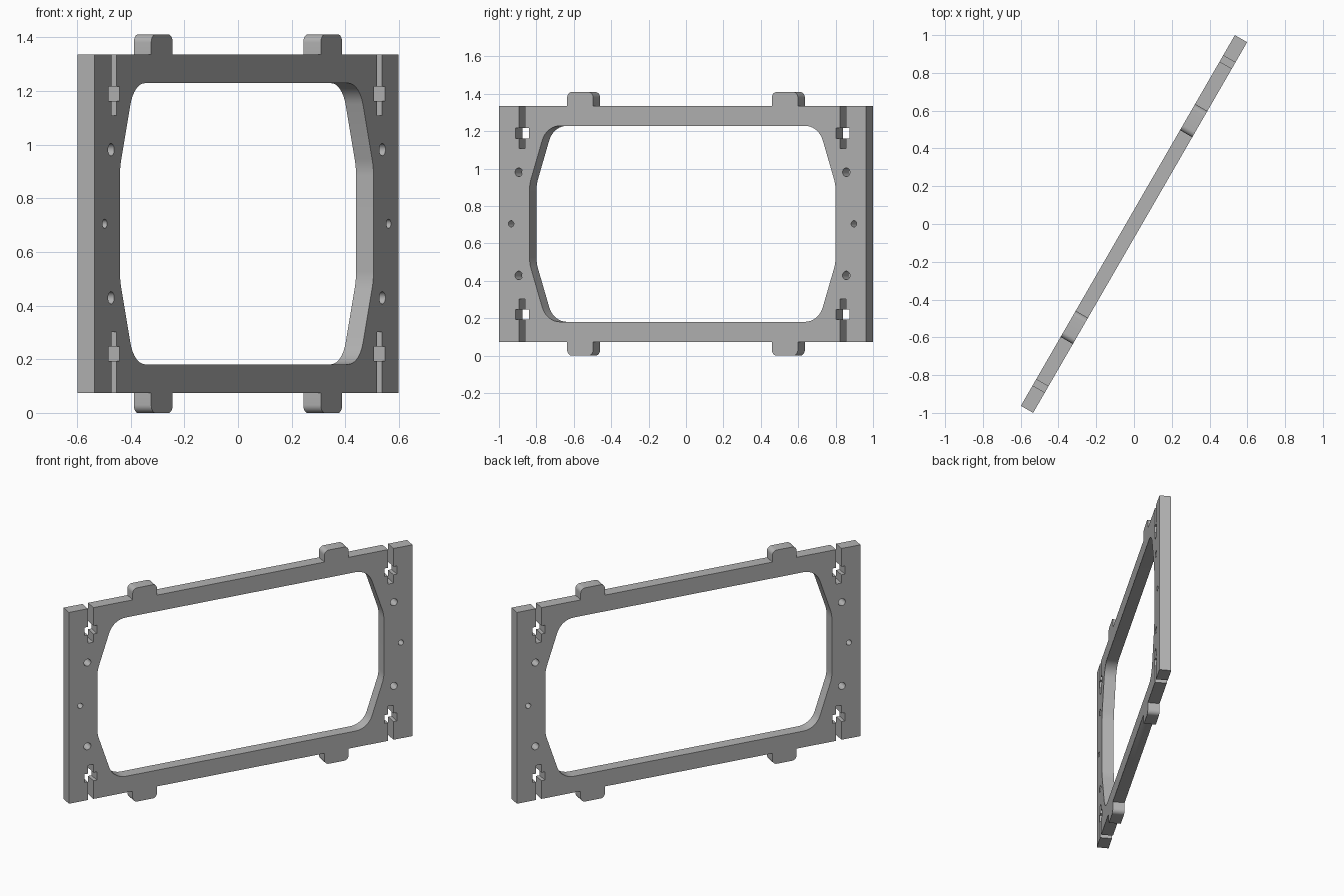
import bpy, math
from mathutils import Vector, Matrix

if "Cube" in bpy.data.objects:
    bpy.data.objects.remove(bpy.data.objects["Cube"])

HALF_LEN, HALF_H, TAB_TOP, THICK = 1.133, 0.631, 0.705, 0.075

grey = bpy.data.materials.new("plain grey")
grey.use_nodes = True
colour = (0.45, 0.45, 0.45, 1)
grey.diffuse_color = colour
grey.node_tree.nodes["Principled BSDF"].inputs["Base Color"].default_value = colour


def mirrored(quarter):
    """Repeat a clockwise quarter (top middle to right middle) all round."""
    half = quarter + [(x, -y, r) for x, y, r in reversed(quarter)]
    return half + [(-x, y, r) for x, y, r in reversed(half)]


def rounded(corners, steps=8):
    """Replace each corner that has a radius with an arc."""
    out = []
    for i, (x, y, r) in enumerate(corners):
        p = Vector((x, y))
        if not r:
            out.append(p)
            continue
        a = (Vector(corners[i - 1][:2]) - p).normalized()
        b = (Vector(corners[(i + 1) % len(corners)][:2]) - p).normalized()
        half = a.angle(b) / 2
        centre = p + (a + b).normalized() * (r / math.sin(half))
        start = p + a * (r / math.tan(half)) - centre
        turn = start.angle_signed(p + b * (r / math.tan(half)) - centre)
        for k in range(steps + 1):
            out.append(centre + Matrix.Rotation(-turn * k / steps, 2) @ start)
    return out


def circle(x, y, r, n=24):
    return [Vector((x + r * math.cos(math.tau * k / n),
                    y + r * math.sin(math.tau * k / n))) for k in range(n)]


# Cross-shaped slot, open at the plate edge
SLOT, NARROW, WIDE = 0.99, 0.0185, 0.041
slot = [(-NARROW, HALF_H), (-NARROW, 0.511), (-WIDE, 0.511), (-WIDE, 0.457),
        (-NARROW, 0.457), (-NARROW, 0.403)]
slot += [(-x, y) for x, y in reversed(slot)]

# Outer outline with tabs and slots
outer = [(0.552, HALF_H, 0), (0.552, TAB_TOP, 0.03),
         (0.712, TAB_TOP, 0.03), (0.712, HALF_H, 0)]
outer += [(SLOT + x, y, 0) for x, y in slot]
outer += [(HALF_LEN, HALF_H, 0)]

# Large window with tapered, rounded ends
window = [(0.84, 0.524, 0.115), (0.945, 0.21, 0.2)]

loops = [rounded(mirrored(outer)), rounded(mirrored(window))]
for sx in (-1, 1):
    loops.append(circle(sx * 1.058, 0, 0.017))
    for sy in (-1, 1):
        loops.append(circle(sx * 1.011, sy * 0.276, 0.023))

# Fill the outline, leaving the inner loops open, and give it thickness
curve = bpy.data.curves.new("frame_profile", "CURVE")
curve.dimensions = "2D"
curve.fill_mode = "BOTH"
curve.extrude = THICK / 2
for loop in loops:
    spline = curve.splines.new("POLY")
    spline.points.add(len(loop) - 1)
    for point, co in zip(spline.points, loop):
        point.co = (co.x, co.y, 0, 1)
    spline.use_cyclic_u = True

frame = bpy.data.objects.new("mounting_frame", curve)
bpy.context.collection.objects.link(frame)
bpy.context.view_layer.update()
bpy.ops.object.select_all(action="DESELECT")
frame.select_set(True)
bpy.context.view_layer.objects.active = frame
bpy.ops.object.convert(target="MESH")
frame = bpy.context.view_layer.objects.active

# Weld the walls to the faces and tidy the flat areas
bpy.ops.object.mode_set(mode="EDIT")
bpy.ops.mesh.select_all(action="SELECT")
bpy.ops.mesh.remove_doubles(threshold=0.0001)
bpy.ops.mesh.normals_make_consistent(inside=False)
bpy.ops.object.mode_set(mode="OBJECT")

# Stand the frame upright, turned about the vertical
frame.data.transform(Matrix.Translation((0, 0, TAB_TOP))
                     @ Matrix.Rotation(math.radians(60), 4, "Z")
                     @ Matrix.Rotation(math.radians(90), 4, "X"))
frame.name = "mounting_frame"
frame.data.materials.clear()
frame.data.materials.append(grey)
bpy.ops.object.shade_smooth_by_angle(angle=math.radians(30))
